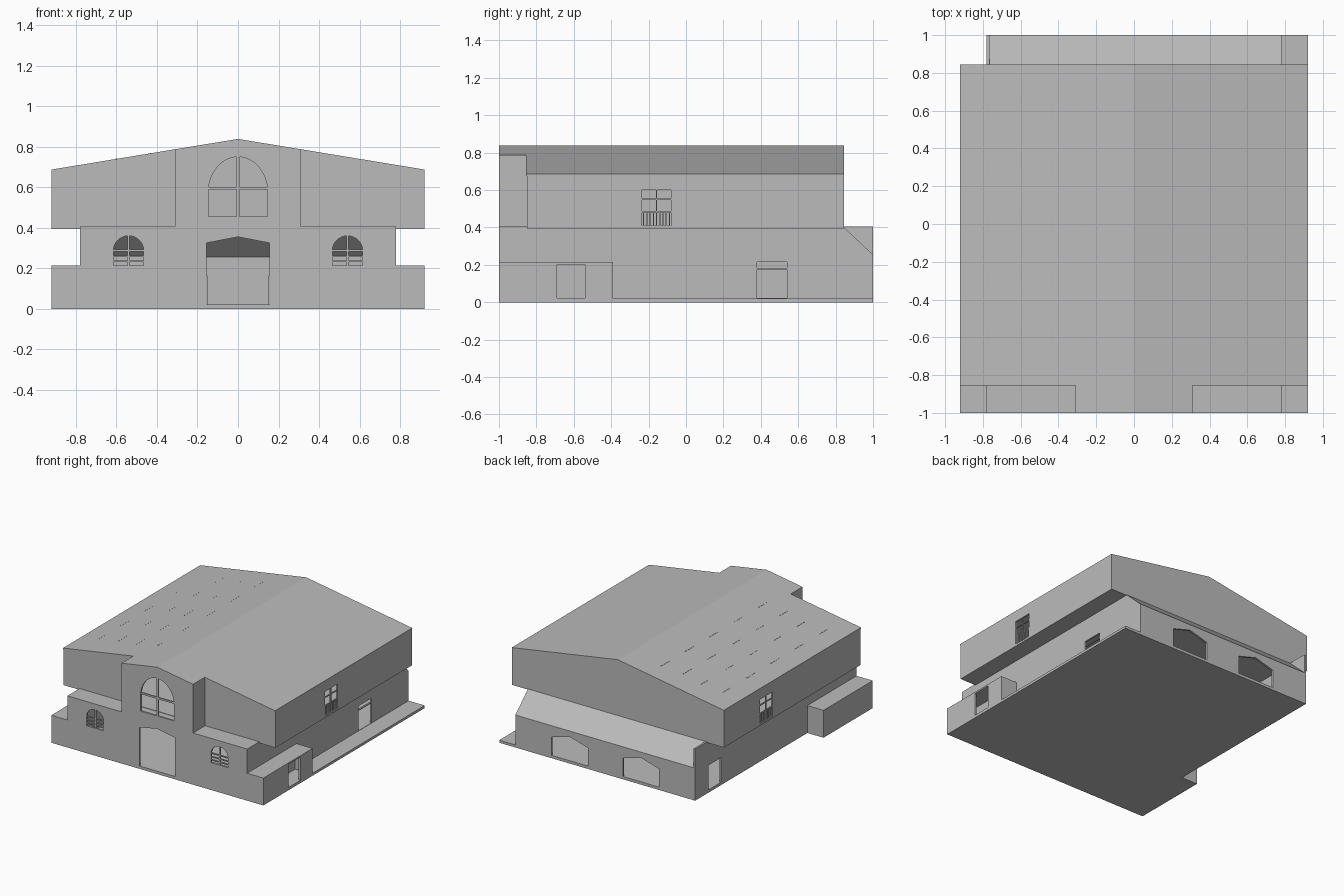
import bpy
import math
from mathutils import Matrix, Vector

cube = bpy.data.objects.get("Cube")
if cube:
    bpy.data.objects.remove(cube, do_unlink=True)

grey = bpy.data.materials.new("plain grey")
grey.use_nodes = True
grey.diffuse_color = (0.5, 0.5, 0.5, 1)
grey.node_tree.nodes["Principled BSDF"].inputs["Base Color"].default_value = (0.5, 0.5, 0.5, 1)

# Local u, v and normal directions of a panel facing each axis
FRAMES = {
    "x": ((0, 1, 0), (0, 0, 1), (1, 0, 0)),
    "y": ((1, 0, 0), (0, 0, 1), (0, -1, 0)),
    "z": ((1, 0, 0), (0, 1, 0), (0, 0, 1)),
}


def panel(name, axis, low, high, outline, holes=()):
    """Flat outline with holes, extruded from low to high along an axis."""
    curve = bpy.data.curves.new(name, "CURVE")
    curve.dimensions = "2D"
    curve.fill_mode = "BOTH"
    curve.extrude = (high - low) / 2
    for loop in (outline, *holes):
        spline = curve.splines.new("POLY")
        spline.points.add(len(loop) - 1)
        for point, (u, v) in zip(spline.points, loop):
            point.co = (u, v, 0, 1)
        spline.use_cyclic_u = True
    helper = bpy.data.objects.new(name + " outline", curve)
    bpy.context.collection.objects.link(helper)
    graph = bpy.context.evaluated_depsgraph_get()
    mesh = bpy.data.meshes.new_from_object(helper.evaluated_get(graph))
    bpy.data.objects.remove(helper, do_unlink=True)
    turn = Matrix([Vector(c) for c in FRAMES[axis]]).transposed().to_4x4()
    shift = Vector([(low + high) / 2 if a == axis else 0 for a in "xyz"])
    mesh.transform(Matrix.Translation(shift) @ turn)
    mesh.materials.clear()
    mesh.materials.append(grey)
    for face in mesh.polygons:
        face.use_smooth = False
        face.material_index = 0
    obj = bpy.data.objects.new(name, mesh)
    bpy.context.collection.objects.link(obj)
    return obj


def rect(u0, u1, v0, v1):
    return [(u0, v0), (u1, v0), (u1, v1), (u0, v1)]


def box(name, x0, x1, y0, y1, z0, z1):
    return panel(name, "z", z0, z1, rect(x0, x1, y0, y1))


def pointed(u, half, base, spring, peak):
    """Opening with a shallow pitched head."""
    return [(u - half, base), (u + half, base), (u + half, spring),
            (u, peak), (u - half, spring)]


def arched(u, half, base, spring, peak, bend=1.0, steps=8):
    """Opening with a curved head."""
    head = []
    for i in range(steps * 2 + 1):
        a = math.pi * i / (steps * 2)
        rise = math.sin(a) ** bend
        head.append((u + half * math.cos(a), spring + (peak - spring) * rise))
    return [(u - half, base), (u + half, base)] + head


W, B, T = 0.92, 0.78, 0.015          # overhang width, body width, wall thickness
FRONT, BACK = -0.85, 0.845           # ends of the upper storey
EAVE, RIDGE, ROOF = 0.675, 0.826, 0.012
FLOOR, DECK, WING = 0.02, 0.405, 0.215


def roof_z(x):
    return RIDGE - (RIDGE - EAVE) * abs(x) / W


def roof(name, half, y0, y1):
    lower = [(x, roof_z(x)) for x in (-half, 0, half)]
    upper = [(x, z + ROOF) for x, z in reversed(lower)]
    panel(name, "y", y0, y1, lower + upper)


# Ground slab, cut back along one side
panel("ground_slab", "z", 0, FLOOR,
      [(-W, -1), (W, -1), (W, 1), (-B, 1), (-B, -0.39), (-W, -0.39)])

# Front wall with wings, door, arched windows and raised centre
G = 0.31
right_half = [(W, 0), (W, WING), (B, WING), (B, DECK), (G, DECK), (G, roof_z(G))]
left_half = [(-x, z) for x, z in reversed(right_half)]
panel("front_wall", "y", -1, -1 + T, right_half + [(0, RIDGE)] + left_half, [
    pointed(0, 0.155, FLOOR + 0.002, 0.325, 0.355),
    arched(0, 0.145, 0.455, 0.59, 0.75, 1.1),
    arched(-0.54, 0.075, 0.215, 0.285, 0.36),
    arched(0.54, 0.075, 0.215, 0.285, 0.36),
])

# Window bars on the front
box("large_window_post", -0.008, 0.008, -0.998, -0.988, 0.45, 0.755)
box("large_window_crossbar", -0.15, 0.15, -0.998, -0.988, 0.588, 0.602)
for x in (-0.54, 0.54):
    box("small_window_post", x - 0.005, x + 0.005, -0.998, -0.988, 0.21, 0.365)
    for z in (0.235, 0.26, 0.288):
        box("small_window_slat", x - 0.078, x + 0.078, -0.998, -0.988, z - 0.004, z + 0.004)

# Ground floor side walls
back_panel = rect(-0.999, 1, 0.001, DECK)
panel("right_body_wall", "x", -B, -B + T, back_panel, [rect(0.68, 0.835, 0.022, WING)])
panel("left_body_wall", "x", B - T, B,
      [(-0.999, 0.001), (1, 0.001), (1, 0.255), (BACK, 0.4), (BACK, DECK), (-0.999, DECK)],
      [rect(0.38, 0.54, 0.022, WING), rect(-0.69, -0.54, 0.022, 0.21)])
box("left_door_bar", B - T, B - 0.003, 0.375, 0.545, 0.175, 0.183)

# Side wings at the front
for side, name in ((-1, "right_wing"), (1, "left_wing")):
    x0, x1 = sorted((side * B, side * W))
    skin = sorted((side * W, side * (W - T)))
    holes = [rect(-0.69, -0.54, 0.022, 0.203)] if side > 0 else []
    panel(name + "_wall", "x", *skin, rect(-0.999, -0.39, 0.001, WING), holes)
    box(name + "_roof", x0, x1, -0.999, -0.39, WING - 0.01, WING)
    box(name + "_end", x0, x1, -0.39 - T, -0.39, 0.001, WING)

# Rear lean-to with two openings and sloping roof
panel("rear_wall", "y", 1 - T, 1, rect(-B, B, 0.001, 0.255),
      [pointed(x, 0.158, 0.022, 0.165, 0.21) for x in (-0.31, 0.31)])
panel("rear_lean_to_roof", "x", -B + T, B,
      [(1, 0.243), (1, 0.255), (BACK, 0.4), (BACK, 0.388)])

# Upper storey floor and front ledge
box("upper_floor", -W, W, FRONT, BACK, DECK - 0.01, DECK + 0.003)
box("front_ledge", -B, B, -0.999, FRONT, DECK - 0.01, DECK)

# Upper storey walls
gable = [(-W, DECK), (W, DECK), (W, EAVE), (0, RIDGE), (-W, EAVE)]
panel("upper_back_wall", "y", BACK - T, BACK, gable)
for side in (-1, 1):
    flank = [(side * G, DECK), (side * W, DECK), (side * W, EAVE), (side * G, roof_z(G))]
    panel("upper_front_wall", "y", FRONT, FRONT + T, flank)
    skin = sorted((side * G, side * (G - T)))
    panel("entrance_bay_side", "x", *skin, rect(-0.999, FRONT + T, DECK, roof_z(G)))

    # Side wall with a railed, barred window
    y0 = -0.235 if side > 0 else 0.24
    y1 = y0 + 0.155
    skin = sorted((side * W, side * (W - T)))
    panel("upper_side_wall", "x", *skin, rect(FRONT, BACK, DECK, EAVE),
          [rect(y0, y1, 0.411, 0.6)])
    x0, x1 = sorted((side * (W - 0.003), side * (W - 0.012)))
    for i in range(9):
        y = y0 + 0.155 * (i + 0.5) / 9
        box("railing_bar", x0, x1, y - 0.003, y + 0.003, 0.408, 0.485)
    box("railing_top", x0, x1, y0, y1, 0.48, 0.488)
    box("side_window_post", x0, x1, y0 + 0.074, y0 + 0.081, 0.485, 0.602)
    box("side_window_crossbar", x0, x1, y0, y1, 0.547, 0.554)

# Roofs
roof("main_roof", W, FRONT - 0.005, BACK)
roof("entrance_bay_roof", G, -1, FRONT - 0.005)

# Rows of tiny slits on one roof slope
for i in range(4):
    for j in range(5):
        x = -0.77 + 0.17 * i
        y = -0.6 + 0.3 * j + 0.03 * (i % 2)
        z = roof_z(x) + ROOF
        box("roof_slit", x - 0.003, x + 0.003, y - 0.05, y + 0.05, z - 0.004, z + 0.001)
